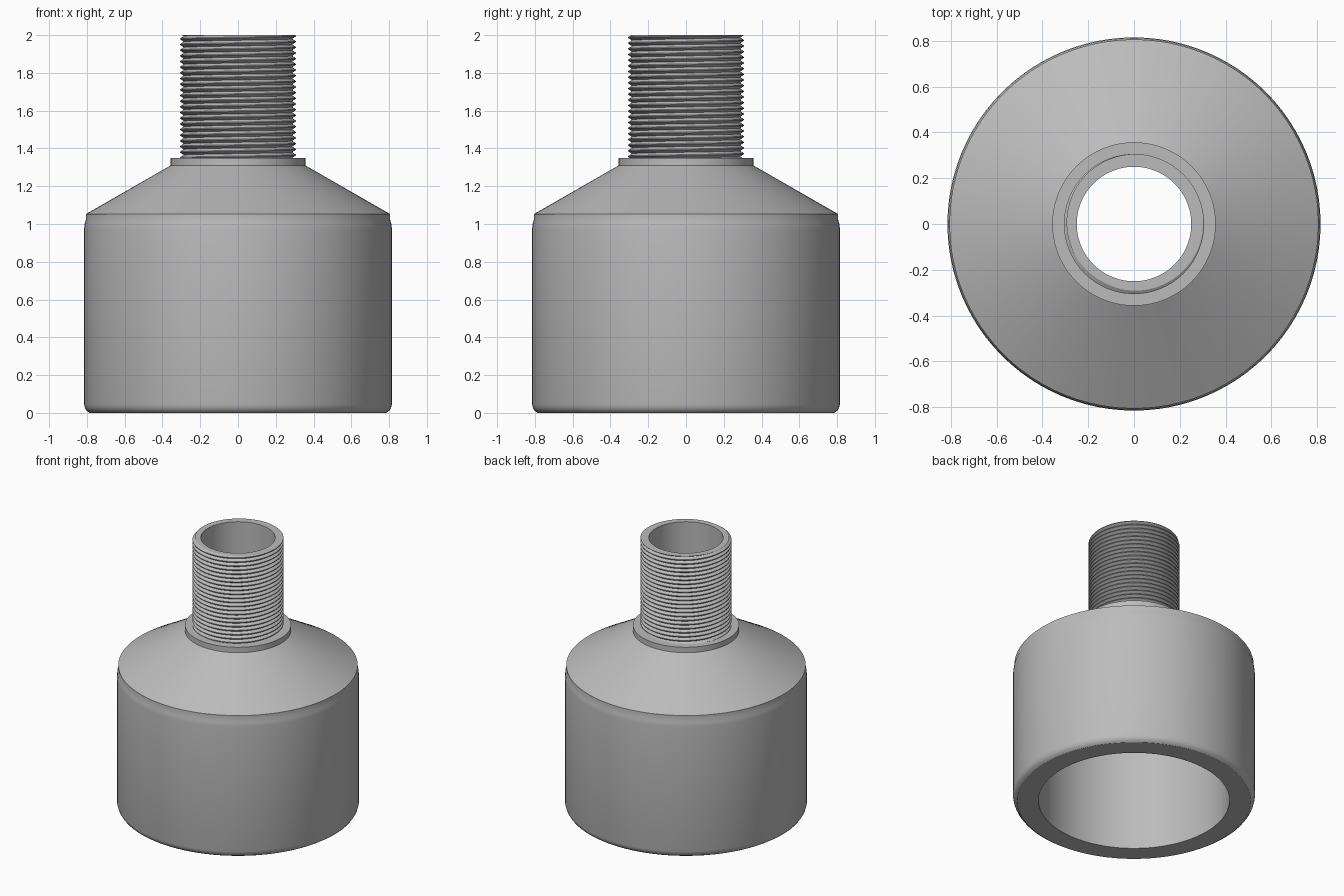
import bpy, bmesh, math

cube = bpy.data.objects.get("Cube")
if cube:
    bpy.data.objects.remove(cube, do_unlink=True)

SEGMENTS = 96
BORE = 0.25
COLLAR_TOP = 1.35
TOP = 2.0

grey = bpy.data.materials.new("plain grey")
grey.use_nodes = True
color = (0.5, 0.5, 0.5, 1)
grey.diffuse_color = color
grey.node_tree.nodes["Principled BSDF"].inputs["Base Color"].default_value = color


def finish(bm, name, angle):
    mesh = bpy.data.meshes.new(name)
    bm.to_mesh(mesh)
    bm.free()
    mesh.materials.append(grey)
    obj = bpy.data.objects.new(name, mesh)
    bpy.context.collection.objects.link(obj)
    bpy.ops.object.select_all(action="DESELECT")
    obj.select_set(True)
    bpy.context.view_layer.objects.active = obj
    bpy.ops.object.shade_smooth_by_angle(angle=math.radians(angle))
    return obj


def lathe(name, profile):
    """Spin an open (radius, height) profile around z."""
    bm = bmesh.new()
    verts = [bm.verts.new((r, 0, z)) for r, z in profile]
    edges = [bm.edges.new(pair) for pair in zip(verts, verts[1:])]
    bmesh.ops.spin(bm, geom=verts + edges, cent=(0, 0, 0), axis=(0, 0, 1),
                   angle=math.tau, steps=SEGMENTS, use_merge=True)
    bmesh.ops.remove_doubles(bm, verts=bm.verts, dist=1e-5)
    bmesh.ops.recalc_face_normals(bm, faces=bm.faces)
    return finish(bm, name, 25)


# Hollow body: bore, socket, rounded foot, wall, shoulder and collar
lathe("body", [
    (BORE, TOP), (BORE, 1.25), (0.643, 1.0), (0.643, 0),
    (0.785, 0), (0.8, 0.01), (0.81, 0.025), (0.815, 0.045),
    (0.815, 0.97), (0.812, 1.0), (0.806, 1.02), (0.806, 1.052),
    (0.357, 1.31), (0.357, COLLAR_TOP), (0.28, COLLAR_TOP)])

# Screw thread: helical ridge cut flat at both ends
PITCH = 0.03
ROOT, CREST = 0.287, 0.306
turns = math.ceil((TOP - COLLAR_TOP) / PITCH) + 3
bm = bmesh.new()
rows = []
for i in range(turns * SEGMENTS + 1):
    a = math.tau * i / SEGMENTS
    base = COLLAR_TOP - 2 * PITCH + PITCH * i / SEGMENTS
    rows.append([bm.verts.new((r * math.cos(a), r * math.sin(a), base + PITCH * k))
                 for r, k in ((ROOT, 0), (CREST, 0.42), (CREST, 0.58), (ROOT, 1))])
for a, b in zip(rows, rows[1:]):
    for k in range(3):
        bm.faces.new((a[k], b[k], b[k + 1], a[k + 1]))
bmesh.ops.remove_doubles(bm, verts=bm.verts, dist=1e-5)
for height, up in ((COLLAR_TOP, -1), (TOP, 1)):
    bmesh.ops.bisect_plane(bm, geom=bm.verts[:] + bm.edges[:] + bm.faces[:],
                           plane_co=(0, 0, height), plane_no=(0, 0, up), clear_outer=True)

# Flat rim from the cut thread to the bore
rim = [e for e in bm.edges if e.is_boundary and all(v.co.z > TOP - 1e-4 for v in e.verts)]
new = bmesh.ops.extrude_edge_only(bm, edges=rim)["geom"]
for v in new:
    if isinstance(v, bmesh.types.BMVert):
        v.co.xy = v.co.xy.normalized() * BORE
bmesh.ops.recalc_face_normals(bm, faces=bm.faces)
finish(bm, "screw_thread", 25)
